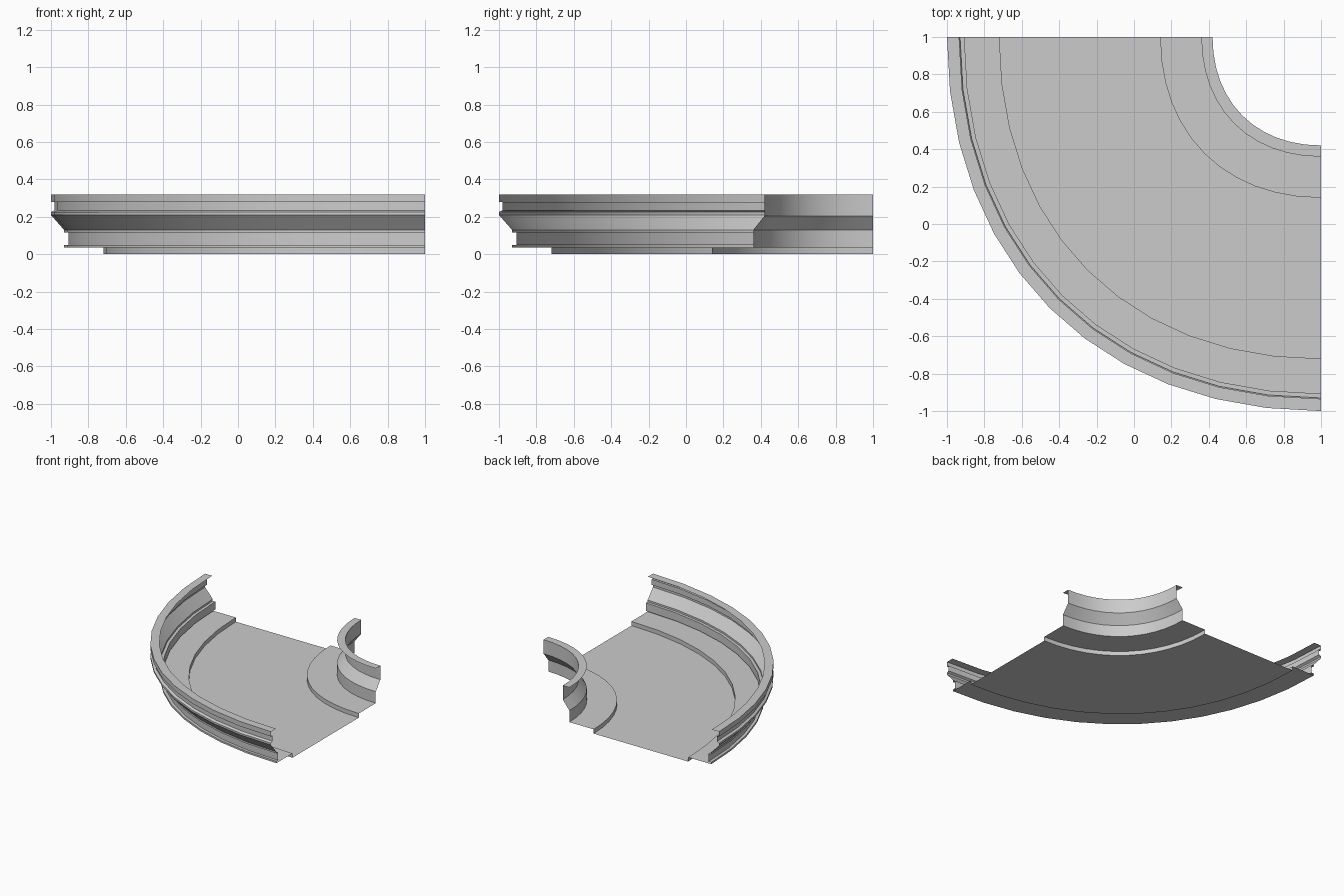
import bpy, bmesh, math
from mathutils import Vector

if "Cube" in bpy.data.objects:
    bpy.data.objects.remove(bpy.data.objects["Cube"])

CENTRE = Vector((1.0, 1.0, 0.0))   # pivot of the quarter turn
STEPS = 12
K = 0.6                            # handle length of the slightly full bend


def bend(t):
    """Point on a unit quarter bend, from -x round to -y."""
    u = 1 - t
    a = u**3 + 3*u*u*t + 3*u*t*t*K
    b = 3*u*u*t*K + 3*u*t*t + t**3
    return Vector((-a, -b, 0))


def sweep(name, profile):
    """Sweep an open (radius, height) profile round the bend as sheet metal."""
    bm = bmesh.new()
    rows = []
    for i in range(STEPS + 1):
        d = bend(i / STEPS)
        rows.append([bm.verts.new(CENTRE + d*r + Vector((0, 0, z))) for r, z in profile])
    for a, b in zip(rows, rows[1:]):
        for j in range(len(profile) - 1):
            bm.faces.new((a[j], b[j], b[j+1], a[j+1]))
    me = bpy.data.meshes.new(name)
    bm.to_mesh(me)
    bm.free()
    ob = bpy.data.objects.new(name, me)
    bpy.context.collection.objects.link(ob)
    bpy.ops.object.select_all(action='DESELECT')
    ob.select_set(True)
    bpy.context.view_layer.objects.active = ob
    bpy.ops.object.shade_smooth_by_angle(angle=math.radians(25))
    return ob


# Stepped tray floor, recessed in the middle
sweep("floor", [(0.64, 0.035), (0.86, 0.035), (0.86, 0.0),
                (1.72, 0.0), (1.72, 0.035), (1.93, 0.035)])

# Outer side rail with two grooves and an inward top flange
sweep("outer_rail", [(1.93, 0.035), (1.93, 0.05), (1.907, 0.05), (1.907, 0.115),
                     (1.93, 0.115), (1.93, 0.13), (2.0, 0.21), (2.0, 0.225),
                     (1.982, 0.235), (1.982, 0.28), (2.0, 0.28), (2.0, 0.32),
                     (1.935, 0.32)])

# Plain inner side rail, its flange turned over the tray
sweep("inner_rail", [(0.64, 0.035), (0.64, 0.13), (0.58, 0.205),
                     (0.58, 0.32), (0.64, 0.32)])
